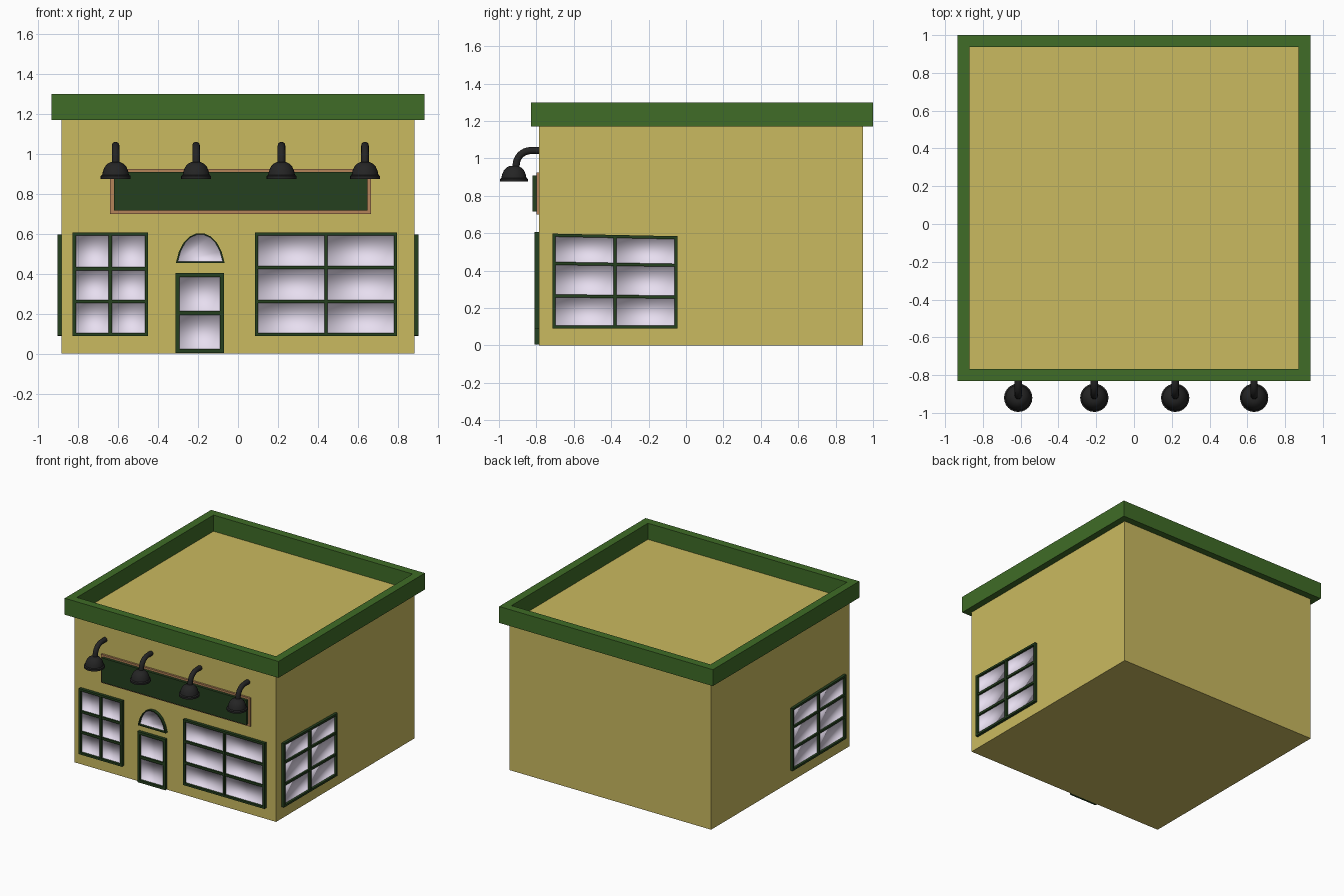
import bpy, bmesh, math
from mathutils import Vector

if "Cube" in bpy.data.objects:
    bpy.data.objects.remove(bpy.data.objects["Cube"])


def material(name, r, g, b):
    m = bpy.data.materials.new(name)
    m.diffuse_color = (r, g, b, 1)
    m.use_nodes = True
    m.node_tree.nodes["Principled BSDF"].inputs["Base Color"].default_value = m.diffuse_color
    return m


WALL = material("wall_yellow", 0.59, 0.49, 0.115)
TRIM = material("trim_green", 0.05, 0.15, 0.02)
DARK = material("dark_green", 0.018, 0.05, 0.013)
TAN = material("tan_wood", 0.46, 0.23, 0.10)
BLACK = material("black_metal", 0.018, 0.018, 0.018)
GLASS = material("pale_glass", 0.80, 0.73, 0.87)


def finish(name, bm, mat, smooth=None):
    me = bpy.data.meshes.new(name)
    bm.to_mesh(me)
    bm.free()
    ob = bpy.data.objects.new(name, me)
    bpy.context.collection.objects.link(ob)
    me.materials.append(mat)
    if smooth:
        bpy.ops.object.select_all(action='DESELECT')
        ob.select_set(True)
        bpy.context.view_layer.objects.active = ob
        bpy.ops.object.shade_smooth_by_angle(angle=math.radians(smooth))
    return ob


def plain(u, v, d):
    return (u, v, d)


def prism(bm, outline, d0, d1, place=plain, hole=None):
    """Extrude an outline along d; with a hole outline it becomes a ring."""
    n = len(outline)
    loops = [outline] + ([hole] if hole else [])
    lo = [[bm.verts.new(place(u, v, d0)) for u, v in lp] for lp in loops]
    hi = [[bm.verts.new(place(u, v, d1)) for u, v in lp] for lp in loops]
    faces = []
    for a, b in zip(lo, hi):
        for i in range(n):
            j = (i + 1) % n
            faces.append(bm.faces.new((a[i], a[j], b[j], b[i])))
    for s in (lo, hi):
        if hole:
            for i in range(n):
                j = (i + 1) % n
                faces.append(bm.faces.new((s[0][i], s[0][j], s[1][j], s[1][i])))
        else:
            faces.append(bm.faces.new(s[0]))
    bmesh.ops.recalc_face_normals(bm, faces=faces)


def rect(u0, u1, v0, v1):
    return [(u0, v0), (u1, v0), (u1, v1), (u0, v1)]


def front(u, v, d):
    return (u, -0.785 - d, v)


def side(s):
    # side windows taper slightly towards the back
    return lambda u, v, d: (s * (0.88 + d), u, v * (1 - 0.035 * (u + 0.715)))


def dish(bm, outline, place):
    """Recessed glass pane with a rim tucked into the frame."""
    back = [bm.verts.new(place(u, v, 0.006)) for u, v in outline]
    rim = [bm.verts.new(place(u, v, 0.014)) for u, v in outline]
    n = len(outline)
    face = bm.faces.new(back)
    faces = [face] + [bm.faces.new((back[(i + 1) % n], back[i], rim[i], rim[(i + 1) % n]))
                      for i in range(n)]
    face.normal_update()
    out = Vector(place(0, 0, 1)) - Vector(place(0, 0, 0))
    if face.normal.dot(out) < 0:
        bmesh.ops.reverse_faces(bm, faces=faces)


def window(name, u0, u1, v0, v1, us, vs, place, w=0.016):
    bm = bmesh.new()
    prism(bm, rect(u0, u1, v0, v1), 0, 0.024, place,
          rect(u0 + w, u1 - w, v0 + w, v1 - w))
    for u in us:
        prism(bm, rect(u - w / 2, u + w / 2, v0 + w, v1 - w), 0, 0.022, place)
    for v in vs:
        prism(bm, rect(u0 + w, u1 - w, v - w / 2, v + w / 2), 0, 0.020, place)
    finish(name + "_frame", bm, DARK)
    bm = bmesh.new()
    h = w / 2 - 0.002
    ue = [u0 + h] + us + [u1 - h]
    ve = [v0 + h] + vs + [v1 - h]
    for a, b in zip(ue, ue[1:]):
        for c, d in zip(ve, ve[1:]):
            dish(bm, rect(a + h, b - h, c + h, d - h), place)
    finish(name + "_glass", bm, GLASS, 120)


# Building body and roof parapet
bm = bmesh.new()
prism(bm, rect(-0.883, 0.883, -0.785, 0.947), 0, 1.172)
finish("building_body", bm, WALL)
bm = bmesh.new()
prism(bm, rect(-0.935, 0.935, -0.83, 1.0), 1.17, 1.30,
      hole=rect(-0.871, 0.871, -0.768, 0.937))
finish("roof_parapet", bm, TRIM)

# Windows and door
window("left_front_window", -0.828, -0.45, 0.088, 0.607, [-0.64], [0.262, 0.425], front)
window("right_front_window", 0.085, 0.797, 0.088, 0.607, [0.44], [0.262, 0.432], front)
window("door", -0.314, -0.07, 0.004, 0.405, [], [0.204], front, 0.02)
for s, n in ((1, "right"), (-1, "left")):
    window(n + "_side_window", -0.715, -0.045, 0.092, 0.598, [-0.38], [0.265, 0.439], side(s))

# Arched fanlight above the door
half = [(0.122, 0), (0.107, 0.056), (0.083, 0.102), (0.053, 0.132), (0.02, 0.147)]
arch = half + [(-x, z) for x, z in reversed(half)]
outer = [(-0.189 + x, 0.455 + z) for x, z in arch]
inner = [(-0.189 + x * 0.92, 0.462 + z * 0.91) for x, z in arch]
bm = bmesh.new()
prism(bm, outer, 0, 0.024, front, inner)
finish("arched_window_frame", bm, DARK)
bm = bmesh.new()
dish(bm, [(-0.189 + x * 0.94, 0.461 + z * 0.93) for x, z in arch], front)
finish("arched_window_glass", bm, GLASS, 120)

# Sign board with wooden border
bm = bmesh.new()
prism(bm, rect(-0.64, 0.665, 0.70, 0.925), 0, 0.015, front)
finish("sign_border", bm, TAN)
bm = bmesh.new()
prism(bm, rect(-0.62, 0.648, 0.717, 0.91), 0.010, 0.036, front)
finish("sign_board", bm, DARK)

# Gooseneck lamps: swept arm and lathed shade
ARM = [(-0.78, 1.042), (-0.83, 1.042)] + [
    (-0.83 - 0.078 * math.sin(t), 0.964 + 0.078 * math.cos(t))
    for t in [math.pi / 2 * i / 8 for i in range(1, 9)]] + [(-0.91, 0.945)]
SHADE = [(0.0, 0.962), (0.022, 0.960), (0.040, 0.951), (0.054, 0.936), (0.063, 0.915),
         (0.067, 0.896), (0.075, 0.890), (0.075, 0.876), (0.066, 0.876),
         (0.056, 0.912), (0.038, 0.938), (0.0, 0.948)]


def sweep(bm, rings, caps):
    for a, b in zip(rings, rings[1:]):
        n = len(a)
        for i in range(n):
            bm.faces.new((a[i], a[(i + 1) % n], b[(i + 1) % n], b[i]))
    if caps:
        bm.faces.new(rings[0])
        bm.faces.new(rings[-1])
    bmesh.ops.remove_doubles(bm, verts=bm.verts, dist=1e-5)
    bmesh.ops.recalc_face_normals(bm, faces=bm.faces)


for k, x in enumerate((-0.613, -0.21, 0.218, 0.636), 1):
    bm = bmesh.new()
    rings = []
    for i, (y, z) in enumerate(ARM):
        p, q = ARM[max(i - 1, 0)], ARM[min(i + 1, len(ARM) - 1)]
        t = Vector((0, q[0] - p[0], q[1] - p[1])).normalized()
        nrm = t.cross(Vector((1, 0, 0)))
        rings.append([bm.verts.new(Vector((x, y, z)) + 0.019 * (
            Vector((math.cos(a), 0, 0)) + nrm * math.sin(a)))
            for a in [math.tau * j / 12 for j in range(12)]])
    sweep(bm, rings, True)
    finish(f"lamp_arm_{k}", bm, BLACK, 40)
    bm = bmesh.new()
    rings = [[bm.verts.new((x + r * math.cos(a), -0.92 + r * math.sin(a), z))
              for a in [math.tau * j / 24 for j in range(24)]] for r, z in SHADE[1:-1]]
    sweep(bm, rings, True)
    finish(f"lamp_shade_{k}", bm, BLACK, 40)
